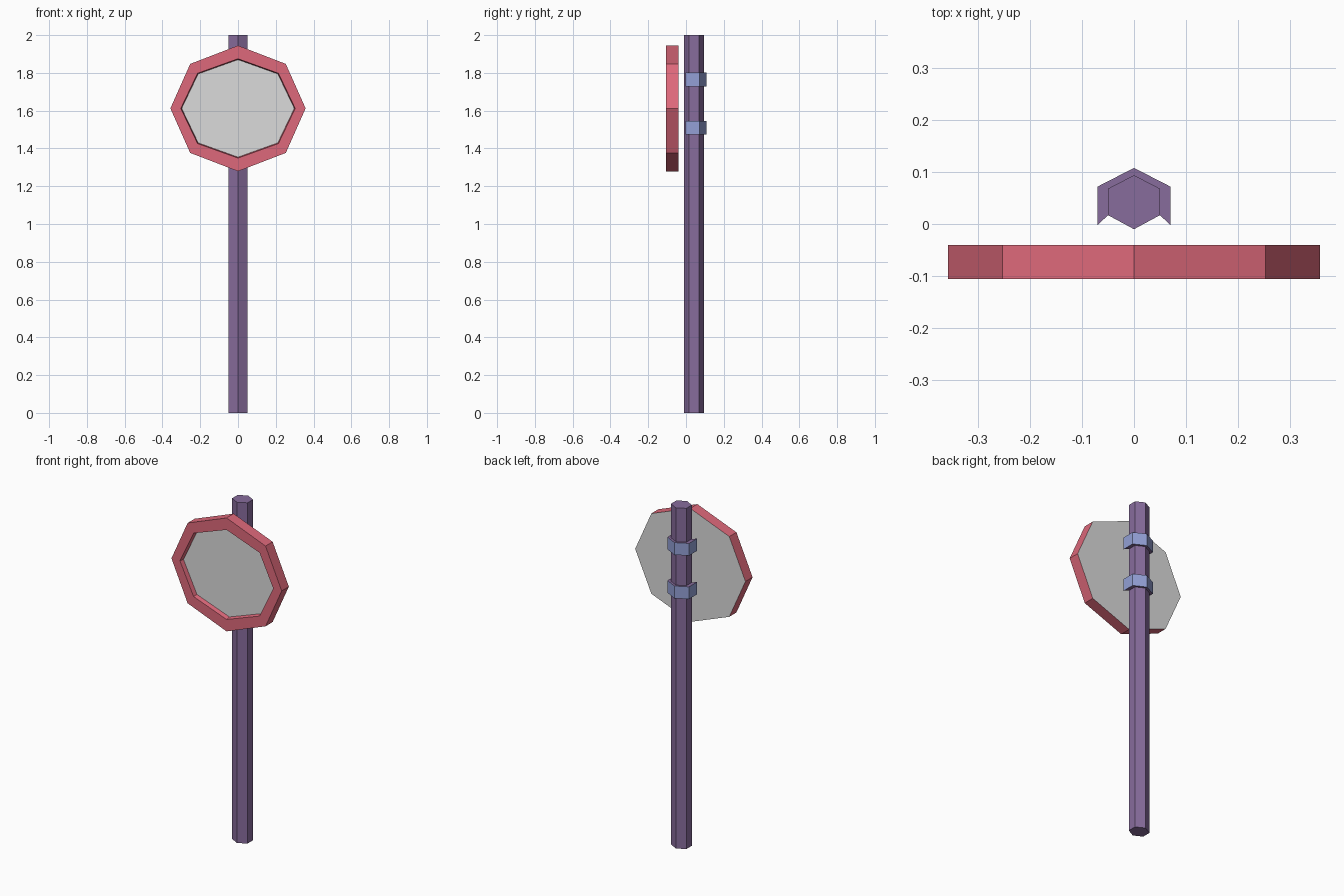
import bpy, bmesh, math

if "Cube" in bpy.data.objects:
    bpy.data.objects.remove(bpy.data.objects["Cube"])


def material(name, r, g, b):
    lin = lambda c: ((c / 255 + 0.055) / 1.055) ** 2.4
    m = bpy.data.materials.new(name)
    m.diffuse_color = (lin(r), lin(g), lin(b), 1)
    m.use_nodes = True
    m.node_tree.nodes["Principled BSDF"].inputs["Base Color"].default_value = m.diffuse_color
    return m


RED = material("rim_red", 222, 105, 123)
GREY = material("mirror_grey", 219, 219, 219)
PURPLE = material("pole_purple", 135, 108, 156)
BLUE = material("clamp_blue", 147, 160, 214)


def finish(name, bm, mats):
    bmesh.ops.recalc_face_normals(bm, faces=bm.faces)
    me = bpy.data.meshes.new(name)
    bm.to_mesh(me)
    bm.free()
    for m in mats:
        me.materials.append(m)
    ob = bpy.data.objects.new(name, me)
    bpy.context.collection.objects.link(ob)
    return ob


def extrude_up(bm, points, z0, z1):
    face = bm.faces.new([bm.verts.new((x, y, z0)) for x, y in points])
    top = bmesh.ops.extrude_face_region(bm, geom=[face])["geom"]
    verts = [v for v in top if isinstance(v, bmesh.types.BMVert)]
    bmesh.ops.translate(bm, verts=verts, vec=(0, 0, z1 - z0))
    # region extrusion can drop the base face, so close any open end
    edges = [e for e in bm.edges if e.is_boundary]
    if edges:
        bmesh.ops.holes_fill(bm, edges=edges, sides=0)


# Hexagonal pole
pole = [(0, -0.01), (0.05, 0.017), (0.05, 0.068),
        (0, 0.094), (-0.05, 0.068), (-0.05, 0.017)]
bm = bmesh.new()
extrude_up(bm, pole, 0, 2)
finish("pole", bm, [PURPLE])

# Two brackets wrapping the back of the pole
half = [(0.05, 0.017), (0.07, -0.002), (0.07, 0.072)]
band = half + [(0, 0.108)] + [(-x, y) for x, y in reversed(half)]
band += [(-0.05, 0.068), (0, 0.094), (0.05, 0.068)]
for label, z in (("lower", 1.51), ("upper", 1.765)):
    bm = bmesh.new()
    extrude_up(bm, band, z - 0.036, z + 0.036)
    bm.normal_update()
    for f in bm.faces:
        f.material_index = 1 if abs(f.normal.z) > 0.5 else 0
    finish(label + "_clamp", bm, [BLUE, PURPLE])

# Octagonal sign: rings from the back edge, round the rim, into the recess
rings = [(0.358, 0.333, -0.04), (0.358, 0.333, -0.106),
         (0.303, 0.263, -0.106), (0.298, 0.258, -0.08)]
bm = bmesh.new()
loops = []
for rx, rz, y in rings:
    loops.append([bm.verts.new((rx * math.cos(i * math.pi / 4), y,
                                1.612 + rz * math.sin(i * math.pi / 4)))
                  for i in range(8)])
for a, b in zip(loops, loops[1:]):
    for i in range(8):
        j = (i + 1) % 8
        bm.faces.new((a[i], a[j], b[j], b[i]))
for loop in (loops[0], loops[-1]):      # grey back plate and mirror face
    bm.faces.new(loop).material_index = 1
finish("mirror_sign", bm, [RED, GREY])
